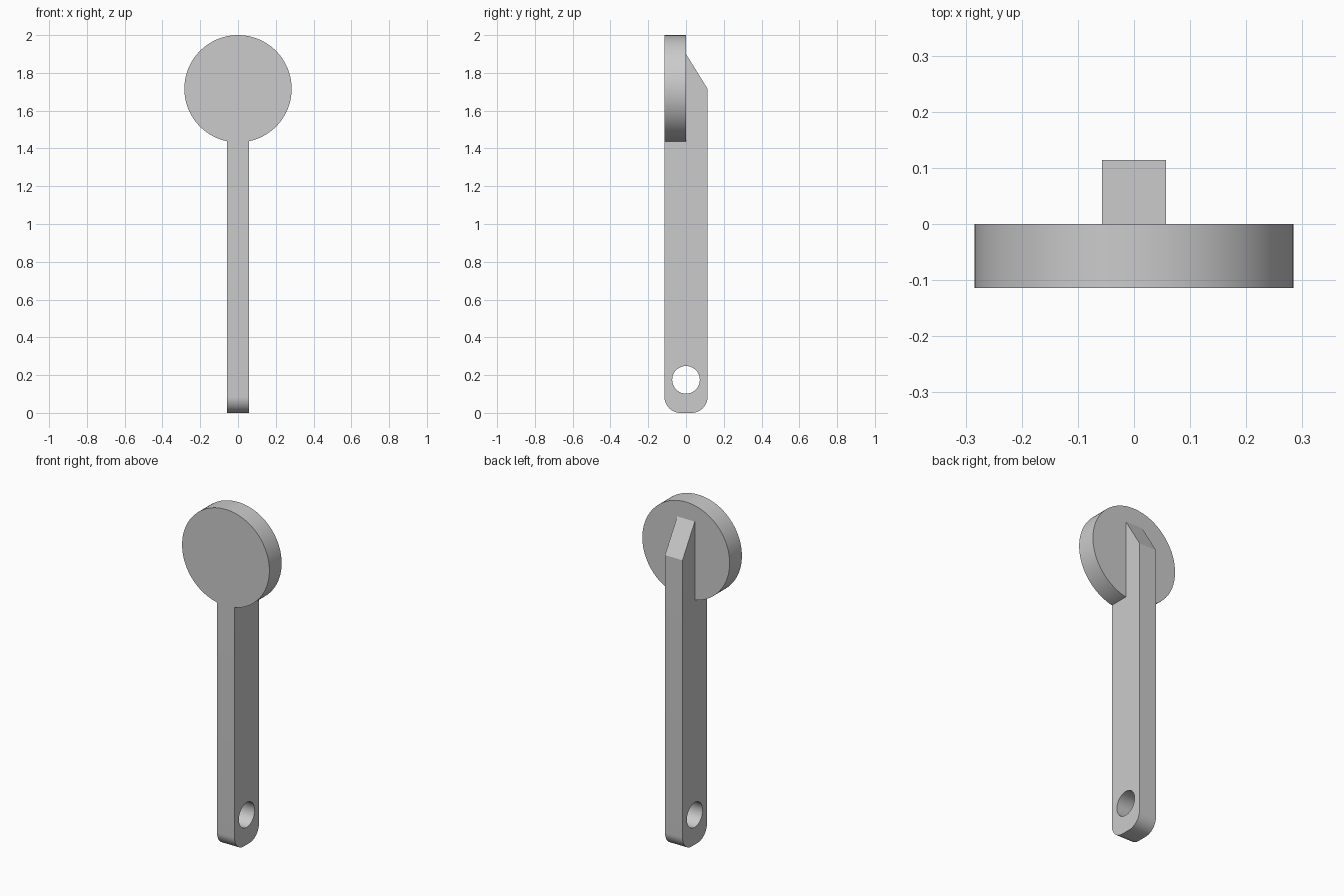
import bpy, bmesh
from math import sin, cos, pi
from mathutils import Matrix

if "Cube" in bpy.data.objects:
    bpy.data.objects.remove(bpy.data.objects["Cube"], do_unlink=True)

HALF_W, HALF_D = 0.057, 0.114      # arm half width (x) and half depth (y)
DISC_R, DISC_Z = 0.284, 1.716
CORNER = 0.085

grey = bpy.data.materials.new("plain_grey")
grey.use_nodes = True
colour = (0.6, 0.6, 0.6, 1)
grey.diffuse_color = colour
grey.node_tree.nodes["Principled BSDF"].inputs["Base Color"].default_value = colour


def make_object(name, bm):
    bmesh.ops.recalc_face_normals(bm, faces=bm.faces)
    mesh = bpy.data.meshes.new(name)
    bm.to_mesh(mesh)
    bm.free()
    obj = bpy.data.objects.new(name, mesh)
    bpy.context.collection.objects.link(obj)
    mesh.materials.append(grey)
    return obj


def cylinder(name, radius, depth, centre, axis, sides):
    bm = bmesh.new()
    turn = Matrix.Translation(centre) @ Matrix.Rotation(pi / 2, 4, axis)
    bmesh.ops.create_cone(bm, cap_ends=True, segments=sides, radius1=radius,
                          radius2=radius, depth=depth, matrix=turn)
    return make_object(name, bm)


def boolean(target, other, operation):
    mod = target.modifiers.new(operation.lower(), 'BOOLEAN')
    mod.object, mod.operation, mod.solver = other, operation, 'EXACT'
    bpy.context.view_layer.objects.active = target
    bpy.ops.object.modifier_apply(modifier=mod.name)
    bpy.data.objects.remove(other, do_unlink=True)


# Arm side profile: rounded lower corners, sloped top behind the disc
def corner(side, start):
    steps = 16
    angles = [start + pi / 2 * i / steps for i in range(steps + 1)]
    return [(side * (HALF_D - CORNER) + CORNER * cos(a), CORNER + CORNER * sin(a))
            for a in angles]


profile = corner(-1, pi) + corner(1, 1.5 * pi)
profile += [(HALF_D, DISC_Z), (0, 1.9), (-0.05, 1.9), (-0.05, 1.6), (-HALF_D, 1.6)]
bm = bmesh.new()
face = bm.faces.new([bm.verts.new((-HALF_W, y, z)) for y, z in profile])
side = bmesh.ops.extrude_face_region(bm, geom=[face])
bmesh.ops.translate(bm, vec=(2 * HALF_W, 0, 0),
                    verts=[v for v in side["geom"] if isinstance(v, bmesh.types.BMVert)])
paddle = make_object("paddle_arm_and_disc", bm)

# Pivot hole through the foot of the arm
boolean(paddle, cylinder("hole_cutter", 0.073, 1, (0, 0, 0.175), 'Y', 64), 'DIFFERENCE')

# Round disc, flush with the front of the arm
boolean(paddle, cylinder("disc", DISC_R, HALF_D, (0, -HALF_D / 2, DISC_Z), 'X', 128), 'UNION')

bpy.ops.object.select_all(action='DESELECT')
paddle.select_set(True)
bpy.context.view_layer.objects.active = paddle
bpy.ops.object.shade_smooth_by_angle(angle=pi / 6)
